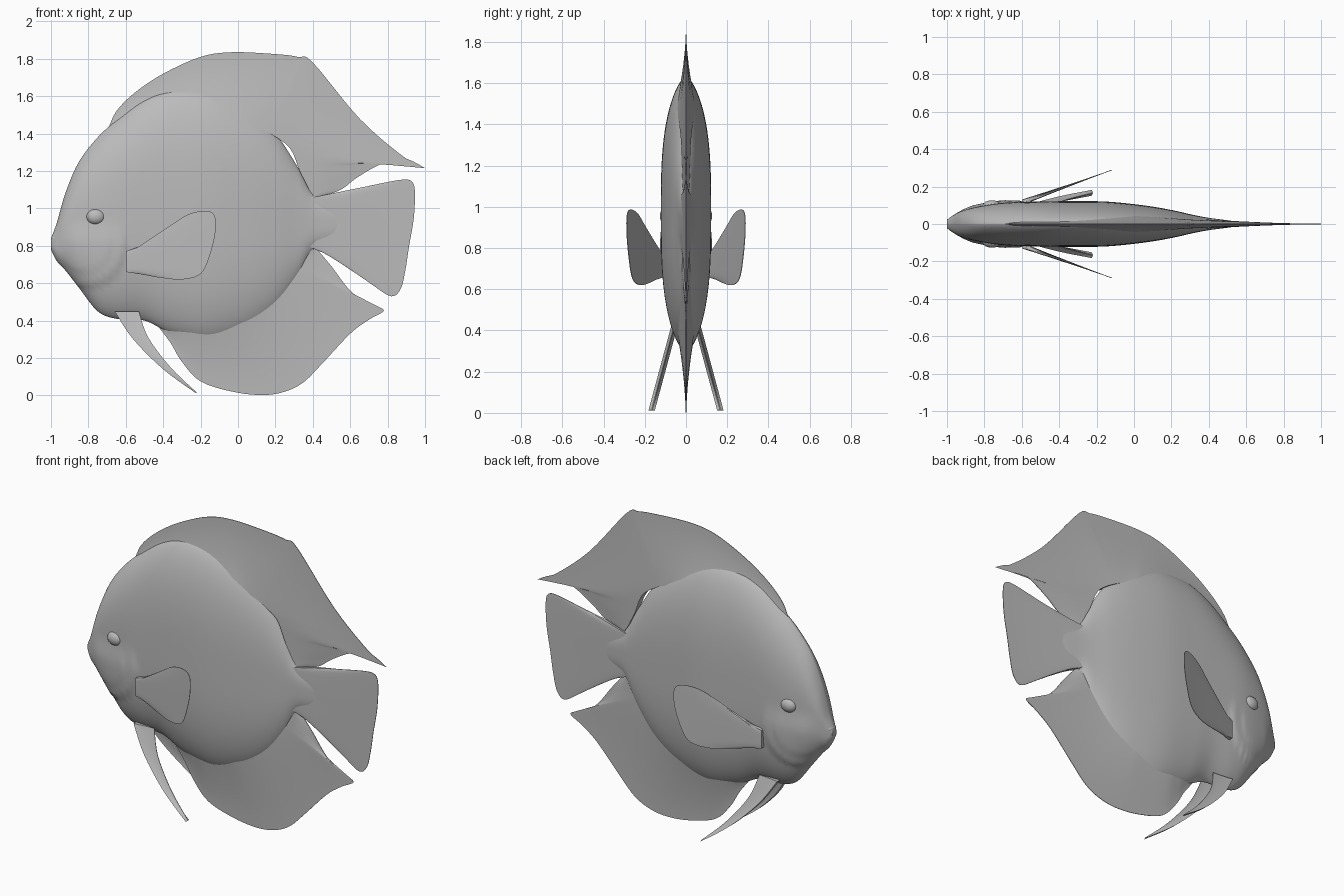
import bpy, bmesh, math
from mathutils import Vector

cube = bpy.data.objects.get("Cube")
if cube:
    bpy.data.objects.remove(cube, do_unlink=True)

grey = bpy.data.materials.new("plain grey")
grey.use_nodes = True
grey.diffuse_color = (0.5, 0.5, 0.5, 1)
grey.node_tree.nodes["Principled BSDF"].inputs["Base Color"].default_value = (0.5, 0.5, 0.5, 1)


def smooth_path(points, steps):
    """Catmull-Rom samples through points of any dimension."""
    pts = [Vector(p) for p in points]
    out = []
    for i in range(len(pts) - 1):
        a, b, c, d = pts[max(i - 1, 0)], pts[i], pts[i + 1], pts[min(i + 2, len(pts) - 1)]
        for k in range(steps):
            t = k / steps
            out.append(b + (c - a) * (t / 2) + (a - b * 2.5 + c * 2 - d / 2) * t * t
                       + (b * 1.5 - a / 2 - c * 1.5 + d / 2) * t ** 3)
    return out + [pts[-1]]


def loft(name, rings, mirrored=False):
    """Skin closed rings of equal length and cap both ends."""
    bm = bmesh.new()
    loops = [[bm.verts.new(p) for p in ring] for ring in rings]
    n = len(loops[0])
    for a, b in zip(loops, loops[1:]):
        for i in range(n):
            j = (i + 1) % n
            bm.faces.new((a[i], a[j], b[j], b[i]))
    bm.faces.new(loops[0])
    bm.faces.new(loops[-1])
    bmesh.ops.recalc_face_normals(bm, faces=bm.faces)
    mesh = bpy.data.meshes.new(name)
    bm.to_mesh(mesh)
    bm.free()
    obj = bpy.data.objects.new(name, mesh)
    bpy.context.collection.objects.link(obj)
    finish(obj, mirrored)


def finish(obj, mirrored):
    obj.data.materials.append(grey)
    bpy.ops.object.select_all(action="DESELECT")
    obj.select_set(True)
    bpy.context.view_layer.objects.active = obj
    bpy.ops.object.shade_smooth_by_angle(angle=math.radians(50))
    if mirrored:
        mod = obj.modifiers.new("Mirror", "MIRROR")
        mod.use_axis = (False, True, False)


def fin(name, inner, outer, root, side=None, rows=8):
    """Tapering blade between a root line and an outer edge, both in x and z."""
    rings = []
    for a, b in zip(smooth_path(inner, 5), smooth_path(outer, 5)):
        left, right = [], []
        thick = root * (1 - 0.7 * min(max(a.x / 0.4, 0), 1))
        for k in range(rows + 1):
            s = k / rows
            p = a.lerp(b, s)
            y = side(p.x, p.y) if side else 0
            h = thick * (1 - s) ** 1.5 + 0.0015
            left.append((p.x, y + h, p.y))
            right.append((p.x, y - h, p.y))
        rings.append(left + right[::-1])
    loft(name, rings, side is not None)


def ellipsoid(name, loc, size, mirrored=False):
    bm = bmesh.new()
    bmesh.ops.create_uvsphere(bm, u_segments=24, v_segments=16, radius=1)
    for v in bm.verts:
        v.co = Vector(v.co[i] * size[i] + loc[i] for i in range(3))
    mesh = bpy.data.meshes.new(name)
    bm.to_mesh(mesh)
    bm.free()
    obj = bpy.data.objects.new(name, mesh)
    bpy.context.collection.objects.link(obj)
    finish(obj, mirrored)


def ease(t):
    t = min(max(t, 0), 1)
    return t * t * (3 - 2 * t)


def gill_relief(x, z):
    """Raised cheek and gill cover that end in a curved step."""
    d = math.hypot(x + 0.82, z - 0.80)
    fade = ease((0.95 - z) / 0.15) * ease((x + 0.97) / 0.12)
    return fade * (0.010 * ease((0.225 - d) / 0.012) + 0.004 * ease((0.15 - d) / 0.02))


# Body: x, belly height, back height, half width
stations = [
    (-1.0, .78, .84, .022), (-.97, .72, .92, .045), (-.92, .665, 1.09, .07),
    (-.85, .575, 1.25, .09), (-.75, .45, 1.38, .108), (-.65, .41, 1.47, .117),
    (-.5, .40, 1.58, .12), (-.35, .33, 1.63, .122), (-.15, .29, 1.62, .12),
    (.05, .35, 1.53, .10), (.2, .46, 1.4, .075), (.32, .62, 1.22, .048),
    (.4, .77, 1.08, .033), (.5, .82, 1.02, .02), (.6, .88, .97, .006)]
rings = []
for x, low, high, w in smooth_path(stations, 9):
    ring = []
    for i in range(80):
        a = math.tau * i / 80
        u = math.sin(a)
        z = (low + high) / 2 + (high - low) / 2 * u
        y = w * max(1 - abs(u) ** 3, 0) ** 0.7
        if y > 0.01:
            y += gill_relief(x, z)
        ring.append((x, math.copysign(y, math.cos(a)), z))
    rings.append(ring)
loft("body", rings)

# Dorsal fin with swept rear point
fin("dorsal_fin",
    [(-.72, 1.28), (-.65, 1.36), (-.55, 1.42), (-.4, 1.47), (-.25, 1.5), (-.1, 1.5),
     (.02, 1.47), (.08, 1.44), (.13, 1.42), (.17, 1.4), (.22, 1.37), (.27, 1.33),
     (.3, 1.28), (.33, 1.2), (.36, 1.14), (.38, 1.1), (.4, 1.07), (.4, 1.05)],
    [(-.76, 1.36), (-.7, 1.42), (-.65, 1.52), (-.55, 1.62), (-.4, 1.72), (-.2, 1.81),
     (-.03, 1.835), (.2, 1.825), (.32, 1.81), (.4, 1.78), (.65, 1.48), (.88, 1.28),
     (1.0, 1.215), (.88, 1.27), (.75, 1.23), (.63, 1.16), (.55, 1.1), (.44, 1.06)], .045)

# Anal fin
fin("anal_fin",
    [(-.4, .42), (-.35, .42), (-.3, .42), (-.22, .4), (-.05, .42), (.02, .45),
     (.1, .48), (.15, .52), (.2, .56), (.25, .62), (.28, .66), (.3, .69),
     (.33, .72), (.35, .75), (.37, .77), (.39, .79)],
    [(-.42, .36), (-.36, .28), (-.3, .18), (-.2, .075), (-.03, .02), (.13, .002),
     (.25, .02), (.35, .07), (.45, .17), (.6, .33), (.7, .405), (.78, .455),
     (.7, .49), (.6, .56), (.5, .69), (.42, .785)], .045)

# Tail fin
tail_edge = [(.7, 1.12), (.85, 1.15), (.92, 1.15), (.945, 1.1), (.94, .95), (.915, .8),
             (.895, .67), (.87, .57), (.82, .53), (.73, .585), (.6, .7)]
fin("tail_fin", [(.38, 1.055 - .026 * i) for i in range(11)], tail_edge, .07)

# Paired pectoral fins
pectoral_edge = [(-.5, .805), (-.4, .86), (-.3, .95), (-.2, .985), (-.13, .97), (-.12, .88),
                 (-.15, .75), (-.2, .65), (-.3, .62), (-.42, .63), (-.5, .645)]
fin("pectoral_fins", [(-.6, .77 - .011 * i) for i in range(11)], pectoral_edge, .014,
    lambda x, z: .115 + .36 * (x + .6))

# Paired pelvic fins, long and pointed
fin("pelvic_fins",
    [(-.66, .45), (-.56, .3), (-.4, .14), (-.225, .012)],
    [(-.53, .45), (-.48, .31), (-.36, .15), (-.22, .015)], .014,
    lambda x, z: .17 - .27 * z)

# Eyes and lips
ellipsoid("eyes", (-.76, .095, .955), (.05, .032, .042), True)
ellipsoid("upper_lip", (-.978, 0, .838), (.022, .036, .02))
ellipsoid("lower_lip", (-.978, 0, .79), (.02, .033, .018))
